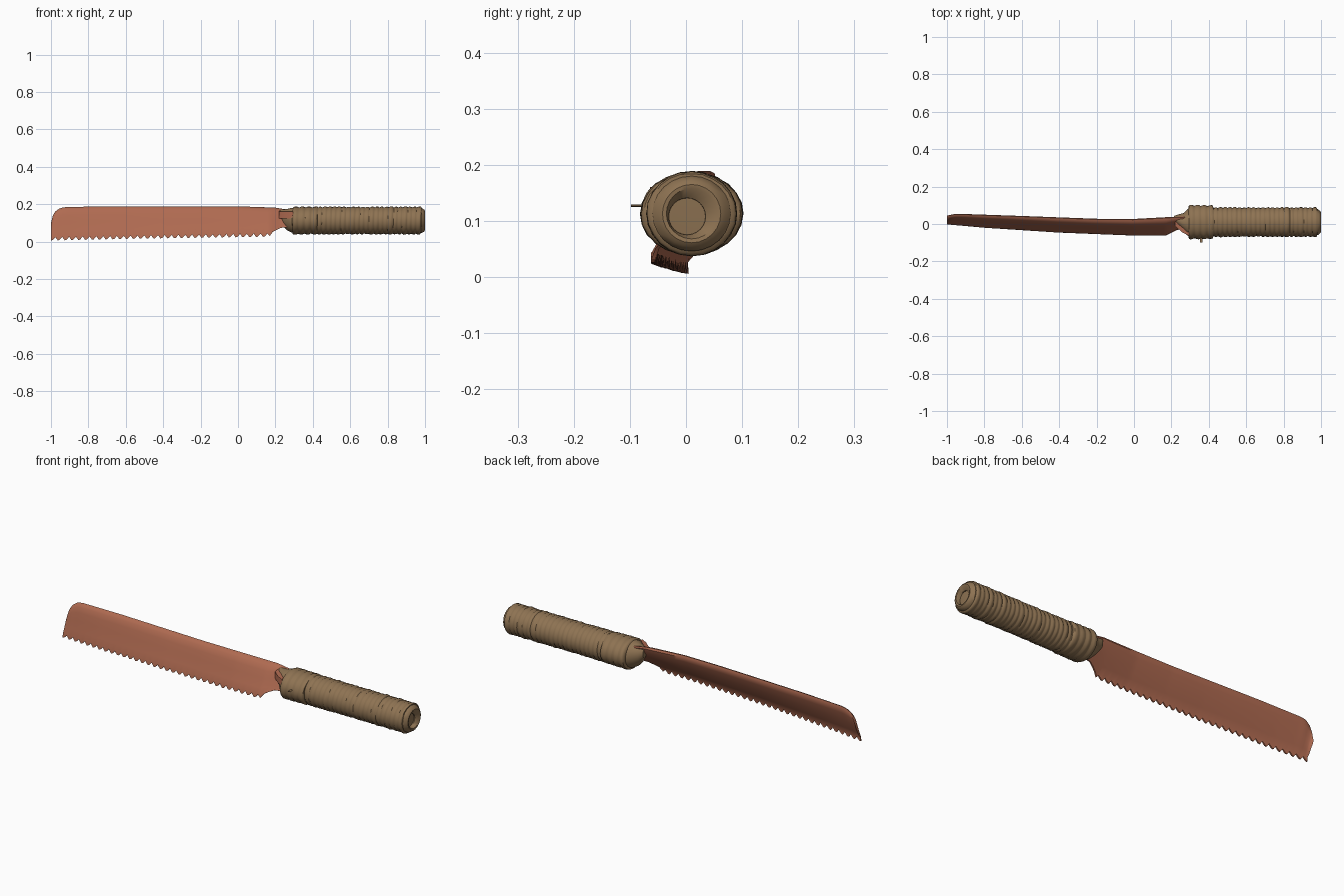
import bpy, bmesh, math, random

random.seed(4)
TAU = 2 * math.pi
if "Cube" in bpy.data.objects:
    bpy.data.objects.remove(bpy.data.objects["Cube"])


def material(name, rgb):
    m = bpy.data.materials.new(name)
    m.use_nodes = True
    m.diffuse_color = (*rgb, 1)
    m.node_tree.nodes["Principled BSDF"].inputs["Base Color"].default_value = (*rgb, 1)
    return m


rust = material("rust red", (0.43, 0.145, 0.082))
cord = material("cord brown", (0.27, 0.17, 0.085))


def loft(name, loops, mat, angle=40):
    """Skin a list of equal-length point loops and cap both ends."""
    bm = bmesh.new()
    rows = [[bm.verts.new(p) for p in loop] for loop in loops]
    n = len(rows[0])
    for a, b in zip(rows, rows[1:]):
        for i in range(n):
            j = (i + 1) % n
            bm.faces.new((a[i], a[j], b[j], b[i]))
    bm.faces.new(rows[0])
    bm.faces.new(rows[-1])
    bmesh.ops.recalc_face_normals(bm, faces=bm.faces)
    mesh = bpy.data.meshes.new(name)
    bm.to_mesh(mesh)
    bm.free()
    ob = bpy.data.objects.new(name, mesh)
    bpy.context.collection.objects.link(ob)
    mesh.materials.append(mat)
    bpy.ops.object.select_all(action="DESELECT")
    ob.select_set(True)
    bpy.context.view_layer.objects.active = ob
    bpy.ops.object.shade_smooth_by_angle(angle=math.radians(angle))
    return ob


def along(keys, x):
    """Linear interpolation through (x, value) pairs."""
    for (x0, a), (x1, b) in zip(keys, keys[1:]):
        if x <= x1:
            return a + (b - a) * max(0, (x - x0) / (x1 - x0))
    return keys[-1][1]


# Blade: leaning, bowed wedge with a rounded spine and a toothed lower edge
EDGE_Y = [(-1, 0), (-.8, -.018), (-.4, -.044), (0, -.06), (.17, -.06), (.23, -.03), (.3, -.02)]
SPINE_Y = [(-1, .045), (-.95, .055), (-.6, .043), (-.2, .028), (0, .027), (.2, .038), (.3, .04)]
EDGE_Z = [(-1, .026), (-.5, .036), (.17, .046), (.2, .06), (.23, .074), (.3, .08)]
SPINE_Z = [(-1, .1), (-.99, .14), (-.975, .164), (-.95, .18), (-.92, .185),
           (-.7, .189), (0, .189), (.2, .182), (.3, .165)]
FRONT = [(0, 0), (.16, .2), (.36, .5), (.52, .74), (.66, .9), (.82, .98)]
BACK = [(.95, 1), (1, .93), (.93, .78), (.65, .5), (.36, .2), (.07, 0)]


def blade_loop(x, tooth):
    y0, y1 = along(EDGE_Y, x), along(SPINE_Y, x)
    z0, z1 = along(EDGE_Z, x), along(SPINE_Z, x)
    loop = [(x, y0 + u * (y1 - y0), z0 + v * (z1 - z0)) for u, v in FRONT + BACK]
    return loop + [(x, y0 + .005, z0 - tooth), (x, y0 - .002, z0 - tooth)]


TEETH = 32
pitch = 1.17 / TEETH
stations = []
for i in range(TEETH):
    x = -1 + i * pitch
    stations += [(x, .02), (x + pitch * .25, .018), (x + pitch * .65, .002)]
stations += [(-.985, .012), (.17, .016), (.185, .002), (.2, 0), (.215, 0), (.23, 0), (.26, 0), (.3, 0)]
loft("blade", [blade_loop(x, t) for x, t in sorted(stations)], rust)

# Handle: uneven cord turns around an oval core
CY, CZ, SIDES = .01, .113, 24


def ring(x, ry, rz, cy=CY, cz=CZ, rough=0.0, skew=0.0, sides=SIDES):
    pts = []
    for k in range(sides):
        a = TAU * k / sides
        r = 1 + random.uniform(-rough, rough)
        pts.append((x + skew * math.sin(a), cy + ry * r * math.cos(a), cz + rz * r * math.sin(a)))
    return pts


def wrap(name, start, end, turns, ry, rz):
    step = (end - start) / turns
    loops = [ring(start, ry * .8, rz * .8)]
    for i in range(turns):
        swell = random.uniform(.97, 1.01)
        for t, k in ((.1, .955), (.35, 1), (.7, 1), (.92, .955)):
            k *= swell
            loops.append(ring(start + (i + t) * step, ry * k, rz * k, rough=.012, skew=.003))
    loops.append(ring(end, ry * .8, rz * .8))
    return loft(name, loops, cord, 50)


wrap("handle_wrap", .4, .98, 23, .08, .075)
wrap("collar_wrap", .29, .425, 4, .092, .075)

# Tapered socket that grips the blade, open at the front for the tang
loft("socket", [ring(.215, .014, .025, .03, .145), ring(.24, .034, .044, .018, .128),
                ring(.265, .05, .058, .008, .117), ring(.285, .07, .066, .008, .115),
                ring(.31, .078, .068)], cord)
loft("tang", [[(x, y, z) for y, z in ((f, .125), (f, .16), (.02, .165), (.02, .12))]
              for x, f in ((.22, -.012), (.26, -.046), (.295, -.064))], rust)

# End cap with a faceted hollow
loft("end_cap", [ring(.96, .07, .067), ring(.982, .07, .067), ring(.995, .06, .059)] +
     [ring(x, r, r, .002 + .008 * (r > .04), .108 + .005 * (r > .04))
      for x, r in ((1, .052), (.999, .045), (.985, .033), (.94, .03))], cord, 35)

# Loose thread end sticking out of the collar
loft("loose_thread", [[(.36 + dx, y, .127 + dz) for dx, dz in ((-.006, 0), (0, .002), (.006, 0), (0, -.002))]
                      for y in (-.06, -.098)], cord)
